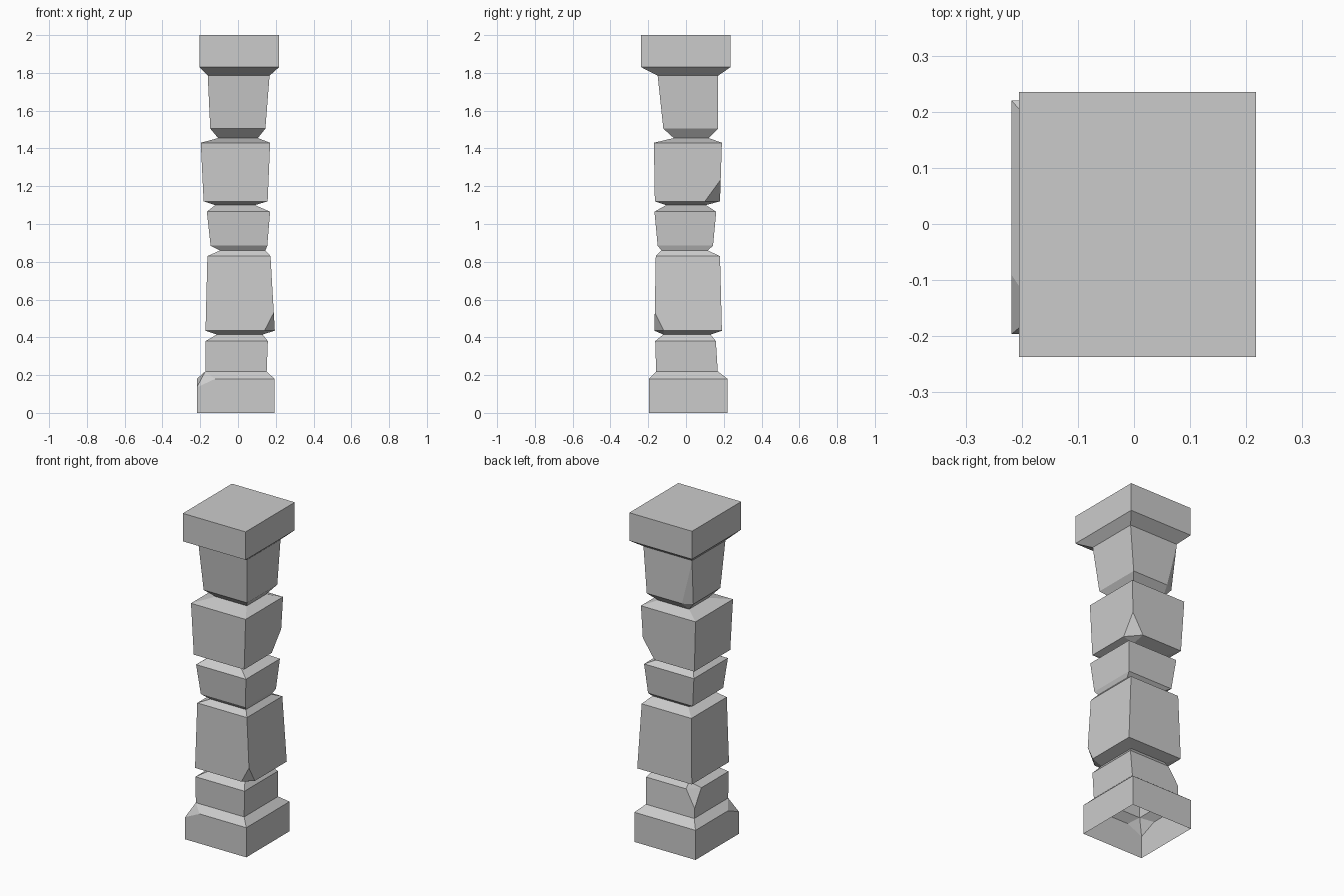
import bpy, bmesh

if "Cube" in bpy.data.objects:
    bpy.data.objects.remove(bpy.data.objects["Cube"])

# Each stone is a stack of rectangular rings: (z, x_min, x_max, y_min, y_max)
rings = [
    (0.0, -.218, .193, -.196, .22), (.18, -.218, .193, -.196, .22),
    (.22, -.173, .152, -.158, .168), (.38, -.172, .158, -.163, .158),
    (.415, -.112, .13, -.12, .13),
    (.435, -.172, .195, -.167, .19), (.83, -.162, .172, -.16, .18),
    (.86, -.095, .145, -.13, .115),
    (.885, -.145, .155, -.15, .143), (1.065, -.165, .17, -.167, .16),
    (1.10, -.12, .09, -.105, .105),
    (1.12, -.182, .157, -.165, .18), (1.43, -.197, .17, -.17, .19),
    (1.455, -.105, .105, -.065, .12),
    (1.505, -.147, .145, -.12, .17), (1.785, -.16, .167, -.15, .17),
    (1.83, -.205, .217, -.237, .235), (2.0, -.205, .217, -.237, .235),
]
# First and last ring of every convex stone
stones = [(0, 2), (2, 4), (4, 7), (7, 10), (10, 13), (13, 15), (15, 17)]

# Chipped corners: (ring, x side, y side) -> x cut, y cut, height cut
chips = {
    (1, -1, -1): (.097, .105, -.045),
    (3, -1, 1): (.06, .06, -.10),
    (5, 1, -1): (.055, .05, .095),
    (11, 1, 1): (.07, .08, .115),
    (14, -1, 1): (.055, .03, .27),
}


def ring_points(i):
    z, x0, x1, y0, y1 = rings[i]
    pts = []
    for sx, x in ((-1, x0), (1, x1)):
        for sy, y in ((-1, y0), (1, y1)):
            if (i, sx, sy) in chips:
                cx, cy, cz = chips[i, sx, sy]
                # the uncut corner edge leans towards the neighbouring ring
                n = rings[i + (1 if cz > 0 else -1)]
                t = cz / (n[0] - z)
                ex = x + t * (n[1 if sx < 0 else 2] - x)
                ey = y + t * (n[3 if sy < 0 else 4] - y)
                pts += [(x - sx * cx, y, z), (x, y - sy * cy, z), (ex, ey, z + cz)]
            else:
                pts.append((x, y, z))
    return pts


bm = bmesh.new()
for first, last in stones:
    verts = [bm.verts.new(p) for i in range(first, last + 1) for p in ring_points(i)]
    hull = bmesh.ops.convex_hull(bm, input=verts)
    # Open the hidden joints and the hollow underside, keep only the top slab
    ends = [rings[first][0]] + ([rings[last][0]] if last < len(rings) - 1 else [])
    caps = [f for f in {g for g in hull["geom"] if isinstance(g, bmesh.types.BMFace)}
            if any(all(abs(v.co.z - z) < 1e-4 for v in f.verts) for z in ends)]
    bmesh.ops.delete(bm, geom=caps, context='FACES')

# Weld the stones into one continuous shell with flat faces
bmesh.ops.remove_doubles(bm, verts=bm.verts, dist=0.0005)
bmesh.ops.dissolve_limit(bm, angle_limit=0.01, verts=bm.verts, edges=bm.edges)
bmesh.ops.recalc_face_normals(bm, faces=bm.faces)
mesh = bpy.data.meshes.new("stone_pillar")
bm.to_mesh(mesh)
bm.free()
pillar = bpy.data.objects.new("stone_pillar", mesh)
bpy.context.collection.objects.link(pillar)
